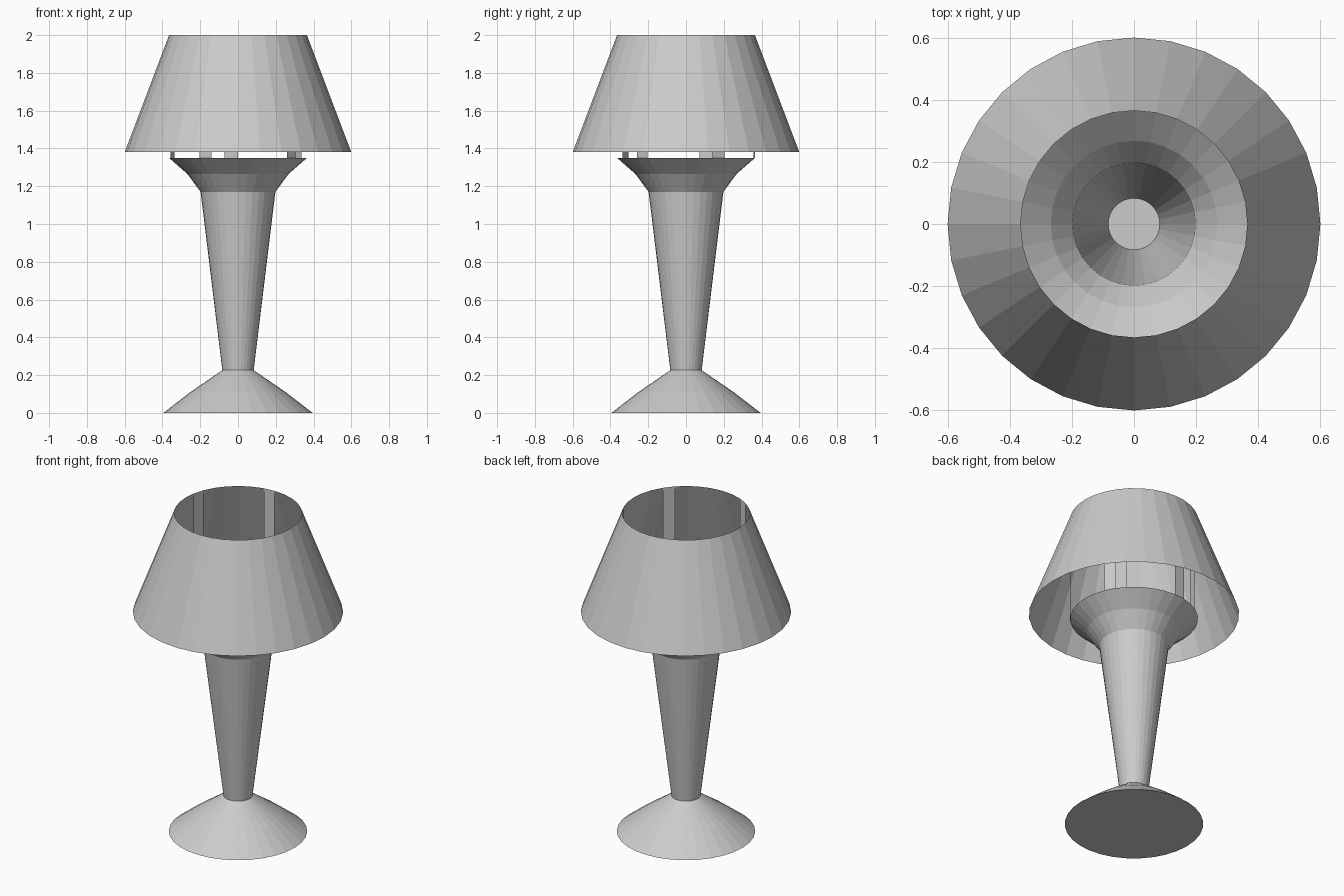
import bpy
import bmesh
from math import cos, sin, tau

SIDES = 32
RIM = 0.365          # shared radius of bowl rim, struts and shade top

cube = bpy.data.objects.get("Cube")
if cube:
    bpy.data.objects.remove(cube, do_unlink=True)

grey = bpy.data.materials.new("plain_grey")
grey.use_nodes = True
COLOUR = (0.6, 0.6, 0.6, 1)
grey.diffuse_color = COLOUR
grey.node_tree.nodes["Principled BSDF"].inputs["Base Color"].default_value = COLOUR


def point(step, radius, z):
    a = tau * step / SIDES
    return (radius * cos(a), radius * sin(a), z)


def finish(name, bm):
    mesh = bpy.data.meshes.new(name)
    bm.to_mesh(mesh)
    bm.free()
    mesh.materials.append(grey)
    obj = bpy.data.objects.new(name, mesh)
    bpy.context.collection.objects.link(obj)
    return obj


def lathe(name, profile, capped=False):
    """Flat-faced turned shell from (radius, z) pairs, bottom to top."""
    bm = bmesh.new()
    rings = [[bm.verts.new(point(i, r, z)) for i in range(SIDES)] for r, z in profile]
    for low, high in zip(rings, rings[1:]):
        for i in range(SIDES):
            j = (i + 1) % SIDES
            bm.faces.new((low[i], low[j], high[j], high[i]))
    if capped:
        bm.faces.new(rings[0][::-1])
        bm.faces.new(rings[-1])
    return finish(name, bm)


# Solid foot, hollow stem flaring into an open bowl, open shade
lathe("base", [(0.395, 0), (0.255, 0.108), (0.083, 0.226)], capped=True)
lathe("stem", [(0.083, 0.226), (0.198, 1.17)])
lathe("bowl", [(0.198, 1.17), (0.268, 1.265), (RIM, 1.35)])
lathe("shade", [(0.6, 1.38), (RIM, 2.0)])

# Thin upright strips that carry the shade, each one facet wide
for n, step in enumerate((2, 8, 14, 21, 28), 1):
    bm = bmesh.new()
    corners = ((step, 1.35), (step + 1, 1.35), (step + 1, 2.0), (step, 2.0))
    bm.faces.new([bm.verts.new(point(s, RIM, z)) for s, z in corners])
    finish(f"shade_strut_{n}", bm)
